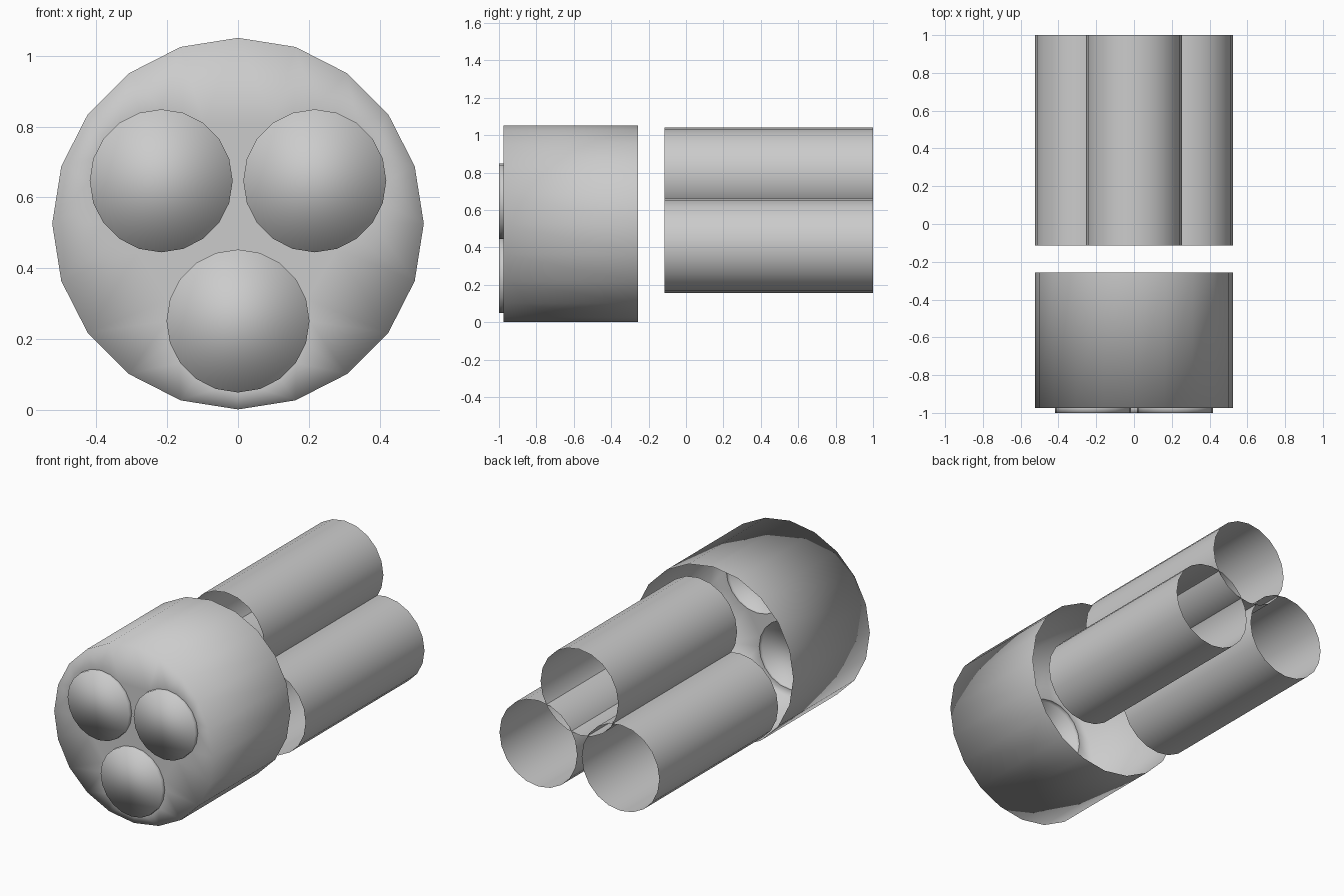
import bpy, bmesh, math

if "Cube" in bpy.data.objects:
    bpy.data.objects.remove(bpy.data.objects["Cube"])

SIDES = 20
LENSES = [(-0.217, 0.647), (0.217, 0.647), (0.0, 0.251)]
LENS_R = 0.202
FACE_Y = -0.975


def ring(bm, x, z, r, y):
    """Closed loop of vertices in the XZ plane."""
    vs = [bm.verts.new((x + r * math.sin(2 * math.pi * i / SIDES), y,
                        z + r * math.cos(2 * math.pi * i / SIDES)))
          for i in range(SIDES)]
    es = [bm.edges.new((vs[i - 1], vs[i])) for i in range(SIDES)]
    return vs, es


def wall(bm, a, b):
    for i in range(SIDES):
        bm.faces.new((a[i - 1], a[i], b[i], b[i - 1]))


def finish(name, bm):
    bmesh.ops.recalc_face_normals(bm, faces=bm.faces[:])
    for f in bm.faces:
        f.smooth = True
    me = bpy.data.meshes.new(name)
    bm.to_mesh(me)
    bm.free()
    ob = bpy.data.objects.new(name, me)
    bpy.context.collection.objects.link(ob)
    return ob


# Housing: open at the back, front plate with three round openings
bm = bmesh.new()
front, edges = ring(bm, 0, 0.526, 0.525, FACE_Y)
back, _ = ring(bm, 0, 0.526, 0.525, -0.257)
for x, z in LENSES:
    edges = edges + ring(bm, x, z, LENS_R, FACE_Y)[1]
bmesh.ops.triangle_fill(bm, use_beauty=True, use_dissolve=False,
                        edges=edges, normal=(0, -1, 0))
wall(bm, front, back)
finish("housing", bm)

# Lenses: shallow caps standing just proud of the plate
for n, (x, z) in enumerate(LENSES):
    bm = bmesh.new()
    a, _ = ring(bm, x, z, LENS_R, -1.0)
    b, _ = ring(bm, x, z, LENS_R, FACE_Y)
    bm.faces.new(a)
    wall(bm, a, b)
    finish(f"lens_{n + 1}", bm)

# Rear tubes: three thin open pipes
for n, (x, z) in enumerate([(-0.27, 0.41), (0.27, 0.41), (0.0, 0.787)]):
    bm = bmesh.new()
    a, _ = ring(bm, x, z, 0.255, -0.115)
    b, _ = ring(bm, x, z, 0.255, 1.0)
    wall(bm, a, b)
    finish(f"rear_tube_{n + 1}", bm)
